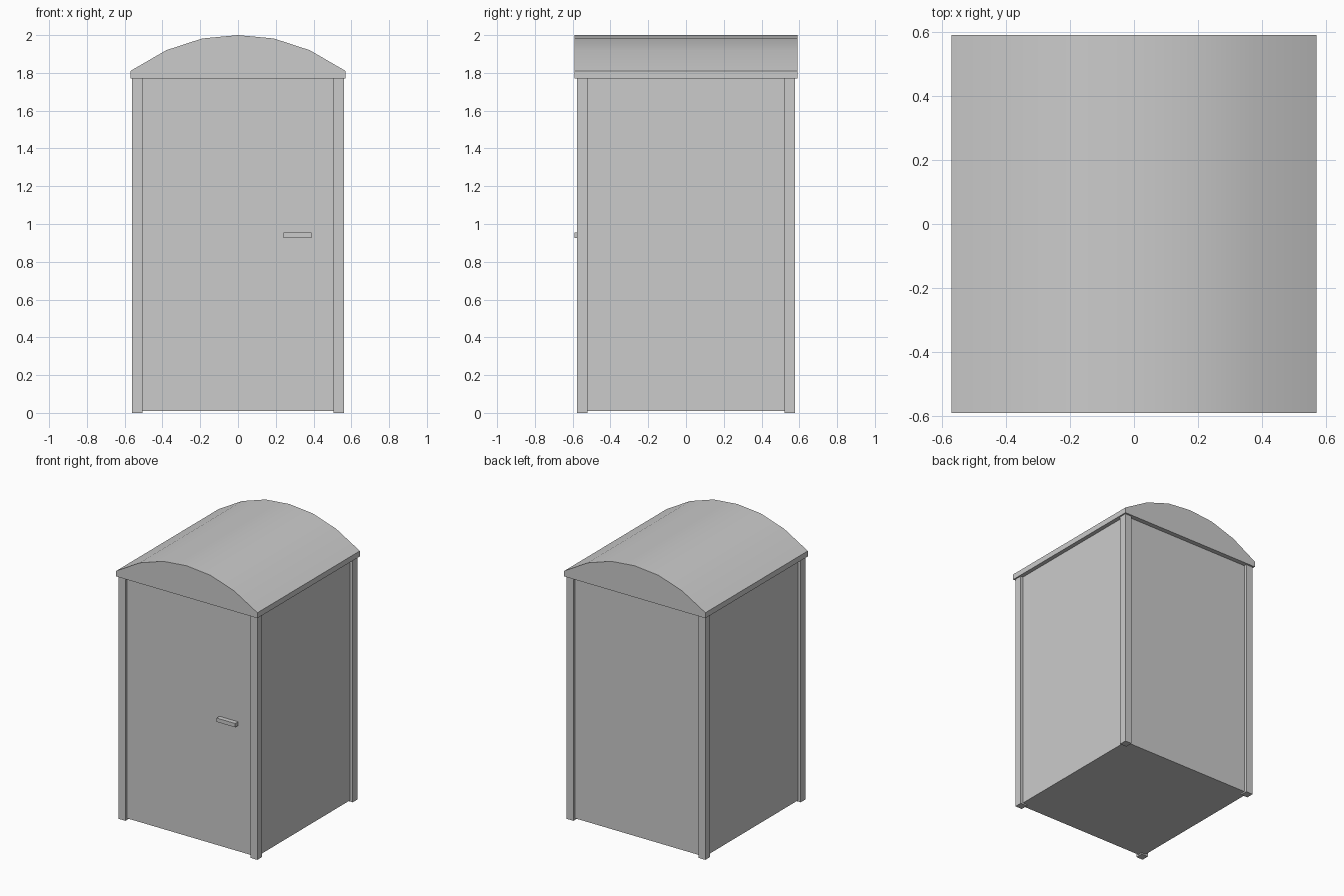
import bpy, bmesh, math

if "Cube" in bpy.data.objects:
    bpy.data.objects.remove(bpy.data.objects["Cube"])


def box(name, x0, x1, y0, y1, z0, z1):
    bm = bmesh.new()
    bmesh.ops.create_cube(bm, size=1)
    for v in bm.verts:
        v.co.x = x1 if v.co.x > 0 else x0
        v.co.y = y1 if v.co.y > 0 else y0
        v.co.z = z1 if v.co.z > 0 else z0
    return finish(name, bm)


def finish(name, bm):
    bmesh.ops.recalc_face_normals(bm, faces=bm.faces)
    mesh = bpy.data.meshes.new(name)
    bm.to_mesh(mesh)
    bm.free()
    obj = bpy.data.objects.new(name, mesh)
    bpy.context.collection.objects.link(obj)
    return obj


# Cabin walls and floor, set slightly back from the posts
box("cabin", -0.54, 0.54, -0.556, 0.556, 0.01, 1.77)

# Corner posts
for sx, side in ((-1, "left"), (1, "right")):
    for sy, end in ((-1, "front"), (1, "back")):
        xs = sorted((sx * 0.505, sx * 0.56))
        ys = sorted((sy * 0.522, sy * 0.577))
        box(f"{end}_{side}_post", *xs, *ys, 0, 1.77)

# Door handle
box("door_handle", 0.24, 0.39, -0.59, -0.55, 0.926, 0.954)

# Arched roof: one profile extruded front to back
half = [(0.57, 1.77), (0.57, 1.81), (0.38, 1.92), (0.19, 1.982)]
profile = half + [(0, 2.0)] + [(-x, z) for x, z in reversed(half)]
bm = bmesh.new()
gable = bm.faces.new([bm.verts.new((x, -0.59, z)) for x, z in profile])
ext = bmesh.ops.extrude_face_region(bm, geom=[gable], use_keep_orig=True)
moved = [g for g in ext["geom"] if isinstance(g, bmesh.types.BMVert)]
bmesh.ops.translate(bm, verts=moved, vec=(0, 1.18, 0))
roof = finish("roof", bm)
bpy.context.view_layer.objects.active = roof
roof.select_set(True)
bpy.ops.object.shade_smooth_by_angle(angle=math.radians(30))
